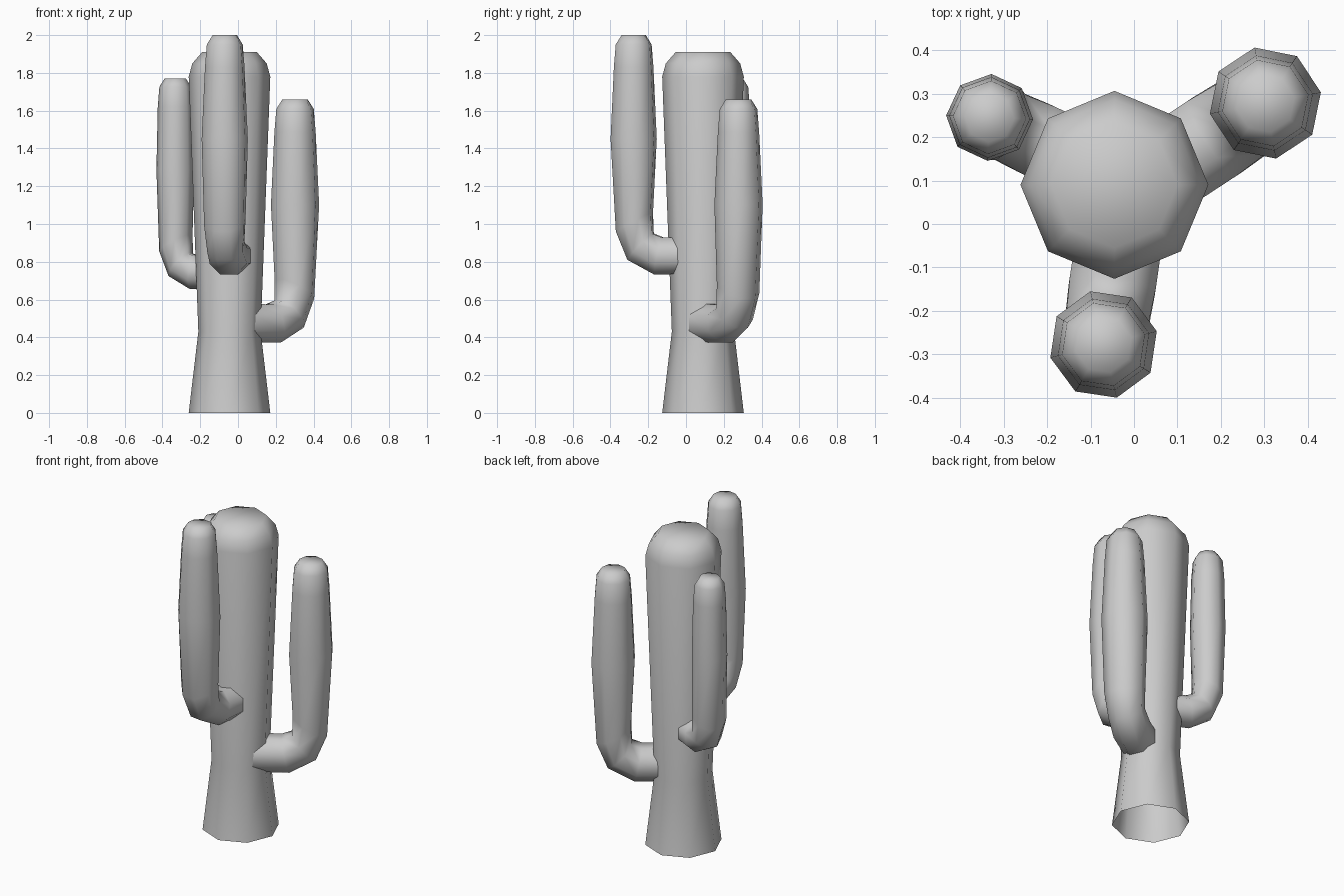
import bpy, bmesh
from math import sin, cos, pi, radians
from mathutils import Vector

if "Cube" in bpy.data.objects:
    bpy.data.objects.remove(bpy.data.objects["Cube"])

SIDES = 8


def skin_rings(name, rings):
    """Bridge rings of points into a smooth tube, open at the start, capped at the end."""
    bm = bmesh.new()
    loops = [[bm.verts.new(p) for p in ring] for ring in rings]
    for a, b in zip(loops, loops[1:]):
        for i in range(SIDES):
            j = (i + 1) % SIDES
            bm.faces.new((a[i], a[j], b[j], b[i]))
    bm.faces.new(loops[-1])
    for f in bm.faces:
        f.smooth = True
    mesh = bpy.data.meshes.new(name)
    bm.to_mesh(mesh)
    bm.free()
    obj = bpy.data.objects.new(name, mesh)
    bpy.context.collection.objects.link(obj)
    return obj


# Trunk: flared foot, narrow waist, rounded top
TRUNK = [(0, .216), (.43, .165), (1.78, .216), (1.85, .197), (1.91, .145)]
skin_rings("trunk", [
    [Vector((-.045 + r * cos(k * pi / 4), .09 + r * sin(k * pi / 4), z))
     for k in range(SIDES)] for z, r in TRUNK])

# Arm rings: offset outward, depth below tip, radius, tilt in degrees
ARM = [(-.32, -1.165, .107, 90), (-.137, -1.17, .108, 78), (-.037, -1.12, .103, 47),
       (-.004, -.99, .114, 28), (0, -.55, None, 0), (0, -.17, .108, 0),
       (0, -.05, .098, 0), (0, 0, .066, 0)]


def arm(name, tip, yaw, scale, zscale, bulge):
    out = Vector((cos(radians(yaw)), sin(radians(yaw)), 0))
    side = Vector((-out.y, out.x, 0))
    rings = []
    for d, z, r, tilt in ARM:
        r = bulge if r is None else r * scale
        t = radians(tilt)
        u = out * cos(t) - Vector((0, 0, sin(t)))
        c = Vector(tip) + out * d * scale + Vector((0, 0, z * zscale))
        rings.append([c + r * (u * cos(a) + side * sin(a))
                      for a in ((k + .5) * pi / 4 for k in range(SIDES))])
    skin_rings(name, rings)


# Three upward-bending arms
arm("front_arm", (-.07, -.277, 2.0), -98.5, 1, 1, .126)
arm("right_arm", (.302, .278, 1.66), 33.5, 1.03, 1.015, .13)
arm("left_arm", (-.332, .245, 1.77), 155, .86, .88, .1)
